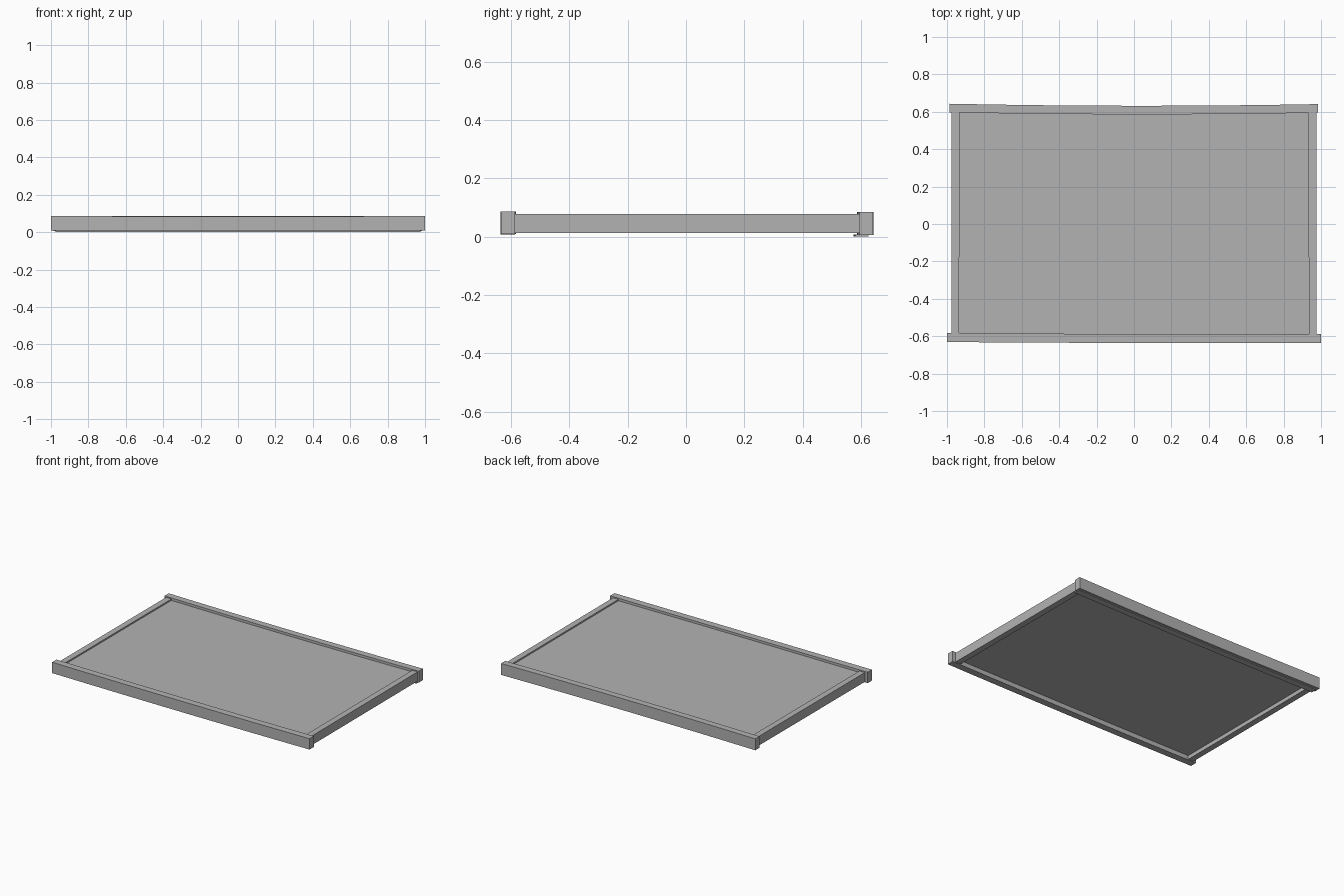
import bpy
import bmesh
from mathutils import Vector

if "Cube" in bpy.data.objects:
    bpy.data.objects.remove(bpy.data.objects["Cube"])

grey = bpy.data.materials.new("warm_grey")
grey.diffuse_color = (0.45, 0.45, 0.45, 1)
grey.use_nodes = True
grey.node_tree.nodes["Principled BSDF"].inputs["Base Color"].default_value = grey.diffuse_color


def finish(name, bm):
    bmesh.ops.recalc_face_normals(bm, faces=bm.faces)
    mesh = bpy.data.meshes.new(name)
    bm.to_mesh(mesh)
    bm.free()
    mesh.materials.append(grey)
    obj = bpy.data.objects.new(name, mesh)
    bpy.context.collection.objects.link(obj)


def rail(name, start, end, width, z0, z1, bow=(0, 0, 0), segments=8):
    """Rectangular bar between two points, gently bowed at its middle."""
    a, b, bow = Vector((*start, 0)), Vector((*end, 0)), Vector(bow)
    along = (b - a).normalized()
    side = Vector((-along.y, along.x, 0)) * width / 2
    bm = bmesh.new()
    rings = []
    for i in range(segments + 1):
        t = i / segments
        c = a.lerp(b, t) + bow * 4 * t * (1 - t)
        rings.append([bm.verts.new(c + side * s + Vector((0, 0, z)))
                      for s, z in ((-1, z0), (1, z0), (1, z1), (-1, z1))])
    for p, q in zip(rings, rings[1:]):
        for k in range(4):
            n = (k + 1) % 4
            bm.faces.new((p[k], p[n], q[n], q[k]))
    bm.faces.new(rings[0])
    bm.faces.new(rings[-1])
    finish(name, bm)


# Long rails, projecting past the side rails
rail("front_rail", (-0.999, -0.607), (0.999, -0.611), 0.048, 0.01, 0.086, (0, -0.003, -0.002))
rail("back_rail", (-0.987, 0.62), (0.984, 0.618), 0.046, 0.005, 0.085, (0, -0.01, 0))

# Short side rails, fitted between the long ones
for name, s in (("left_rail", -1), ("right_rail", 1)):
    rail(name, (s * 0.956, -0.59), (s * 0.954, 0.60), 0.042, 0.013, 0.078, (0, 0, 0))

# Inset panel, recessed slightly above and deeper below
bm = bmesh.new()
bmesh.ops.create_cube(bm, size=1)
for v in bm.verts:
    v.co = Vector((v.co.x * 1.89, v.co.y * 1.19, 0.054 + v.co.z * 0.028))
finish("panel", bm)

# Thin foot strip under the back rail
rail("back_foot", (-0.975, 0.604), (0.975, 0.604), 0.044, 0.0, 0.008, (0, -0.008, 0))
